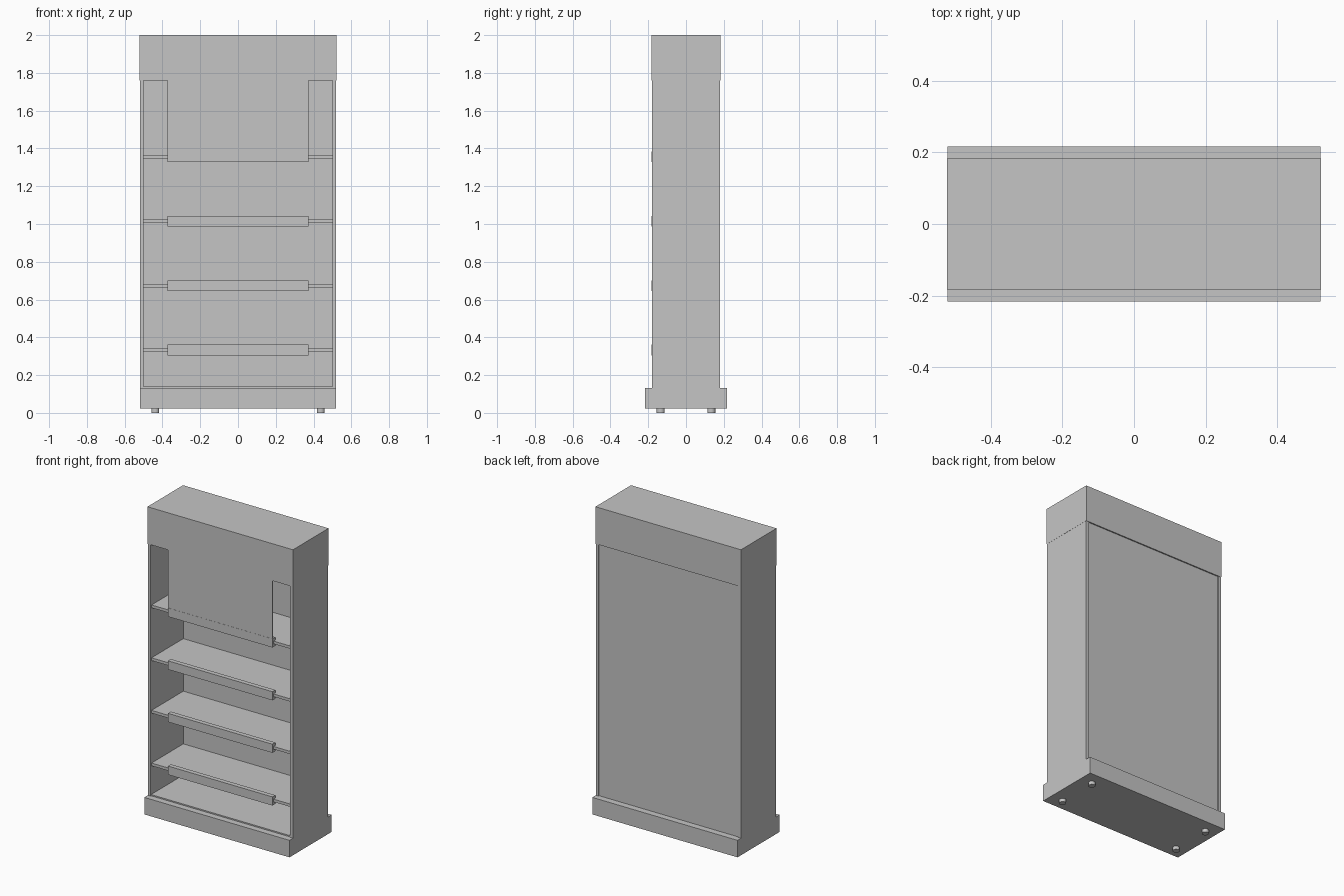
import bpy

if "Cube" in bpy.data.objects:
    bpy.data.objects.remove(bpy.data.objects["Cube"])

grey = bpy.data.materials.new("light_grey")
grey.diffuse_color = (0.56, 0.56, 0.56, 1)
grey.use_nodes = True
grey.node_tree.nodes["Principled BSDF"].inputs["Base Color"].default_value = grey.diffuse_color


def box(name, x0, x1, y0, y1, z0, z1):
    bpy.ops.mesh.primitive_cube_add(size=1, location=((x0 + x1) / 2, (y0 + y1) / 2, (z0 + z1) / 2))
    ob = bpy.context.object
    ob.name = name
    ob.scale = (x1 - x0, y1 - y0, z1 - z0)
    bpy.ops.object.transform_apply(location=False, rotation=False, scale=True)
    ob.data.materials.append(grey)
    return ob


# plinth and header
box("plinth", -0.52, 0.52, -0.216, 0.216, 0.022, 0.132)
box("header", -0.521, 0.521, -0.182, 0.182, 1.76, 2.0)

# cabinet shell: sides, floor board and slightly recessed back
for side, s in (("left", -1), ("right", 1)):
    xs = sorted((s * 0.52, s * 0.5))
    box(side + "_side_panel", xs[0], xs[1], -0.18, 0.18, 0.132, 1.76)
box("back_panel", -0.5, 0.5, 0.155, 0.174, 0.132, 1.76)
box("floor_board", -0.5, 0.5, -0.175, 0.155, 0.132, 0.14)

# shelves, each with a ticket strip on the front edge
for i, top in enumerate((0.342, 0.683, 1.023, 1.365)):
    box(f"shelf_{i + 1}", -0.5, 0.5, -0.17, 0.155, top - 0.018, top)
    box(f"shelf_strip_{i + 1}", -0.374, 0.374, -0.182, -0.152, top - 0.037, top + 0.019)

# display board between the top strip and the header
box("display_board", -0.374, 0.374, -0.181, -0.175, 1.38, 1.762)

# round feet
for x in (-0.438, 0.438):
    for y in (-0.134, 0.134):
        bpy.ops.mesh.primitive_cylinder_add(vertices=24, radius=0.021, depth=0.024, location=(x, y, 0.012))
        foot = bpy.context.object
        foot.name = "foot"
        foot.data.materials.append(grey)
        bpy.ops.object.shade_smooth_by_angle()
